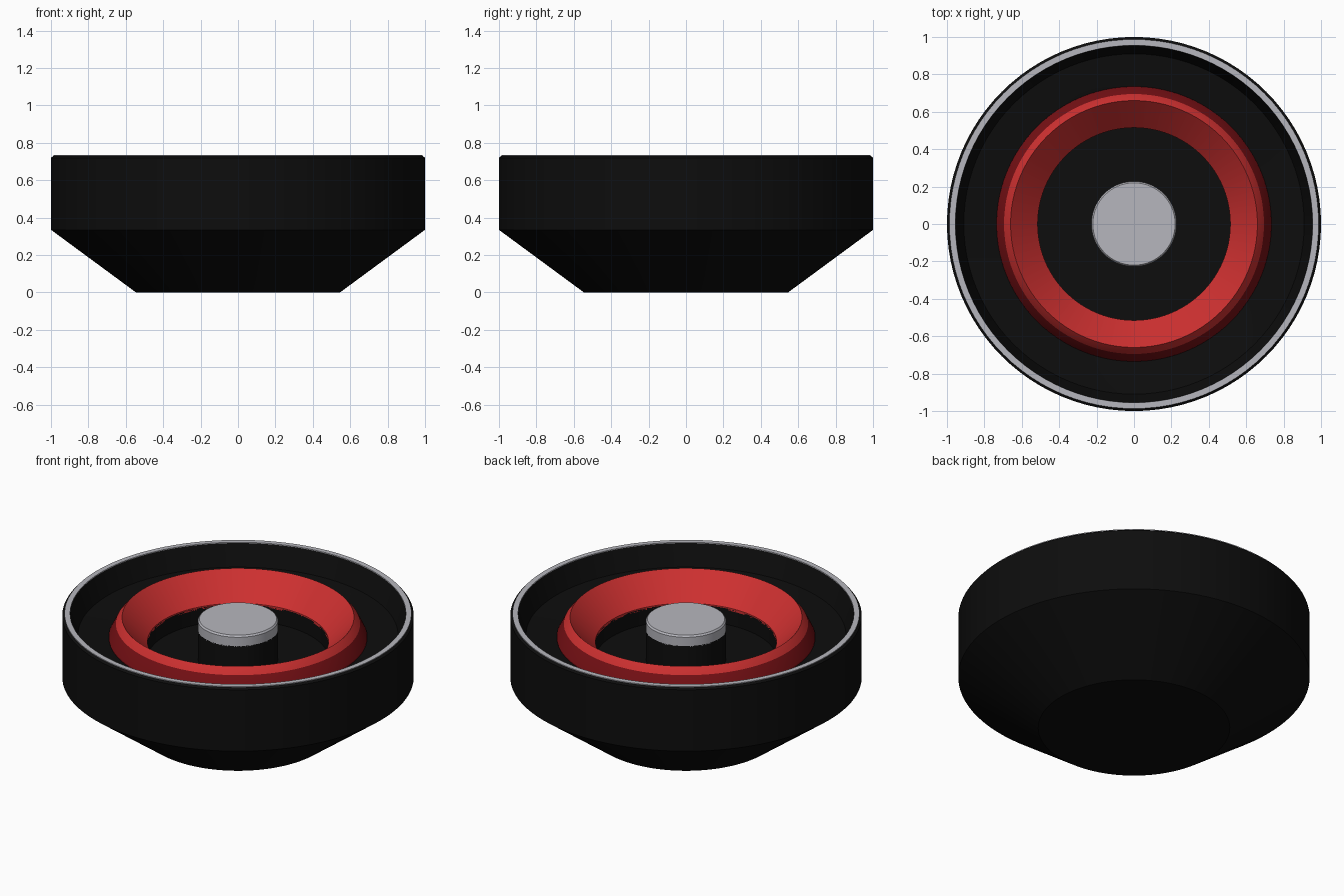
import bpy
import bmesh
import math

SEGMENTS = 96

default = bpy.data.objects.get("Cube")
if default:
    bpy.data.objects.remove(default, do_unlink=True)


def make_material(name, rgb, roughness=0.5):
    mat = bpy.data.materials.new(name)
    mat.use_nodes = True
    color = (*rgb, 1.0)
    mat.diffuse_color = color
    bsdf = mat.node_tree.nodes["Principled BSDF"]
    bsdf.inputs["Base Color"].default_value = color
    bsdf.inputs["Roughness"].default_value = roughness
    return mat


black = make_material("black", (0.004, 0.004, 0.004))
silver = make_material("silver", (0.47, 0.47, 0.51))
red = make_material("bright red", (0.62, 0.03, 0.03))
dark_red = make_material("dark red", (0.18, 0.005, 0.007))


def lathe(name, profile, material, closed=False):
    """Spin a (radius, height) profile about the z axis."""
    bm = bmesh.new()
    verts = [bm.verts.new((r, 0, z)) for r, z in profile]
    edges = [bm.edges.new(pair) for pair in zip(verts, verts[1:])]
    if closed:
        edges.append(bm.edges.new((verts[-1], verts[0])))
    bmesh.ops.spin(bm, geom=verts + edges, cent=(0, 0, 0), axis=(0, 0, 1),
                   angle=math.tau, steps=SEGMENTS)
    bmesh.ops.remove_doubles(bm, verts=bm.verts, dist=0.0001)
    bmesh.ops.recalc_face_normals(bm, faces=bm.faces)
    mesh = bpy.data.meshes.new(name)
    bm.to_mesh(mesh)
    bm.free()
    mesh.materials.append(material)
    obj = bpy.data.objects.new(name, mesh)
    bpy.context.collection.objects.link(obj)
    bpy.ops.object.select_all(action="DESELECT")
    obj.select_set(True)
    bpy.context.view_layer.objects.active = obj
    bpy.ops.object.shade_smooth_by_angle(angle=math.radians(20))
    return obj


# Outer shell: tapered base, straight wall, shallow tray and central well
lathe("body", [
    (0, 0), (0.545, 0), (1, 0.335), (1, 0.72), (0.987, 0.73), (0.955, 0.73),
    (0.91, 0.6), (0.72, 0.58), (0.515, 0.55), (0.515, 0.45), (0, 0.45),
], black)

# Thin bright trim on the lip
lathe("rim_trim", [
    (0.955, 0.725), (0.987, 0.725), (0.987, 0.735), (0.955, 0.735),
], silver, closed=True)

# Raised ring: bright funnel and crest, darker outer skirt
ring = lathe("raised_ring", [
    (0.515, 0.54), (0.515, 0.557), (0.66, 0.71), (0.695, 0.67),
    (0.735, 0.59), (0.735, 0.56),
], red, closed=True)
ring.data.materials.append(dark_red)
for face in ring.data.polygons:
    if math.hypot(face.center.x, face.center.y) > 0.7:
        face.material_index = 1

# Central post and its bright cap
lathe("center_post", [(0, 0.44), (0.228, 0.44), (0.228, 0.635), (0, 0.635)], black)
lathe("post_cap", [
    (0, 0.63), (0.228, 0.63), (0.228, 0.69), (0.22, 0.7), (0, 0.7),
], silver)
